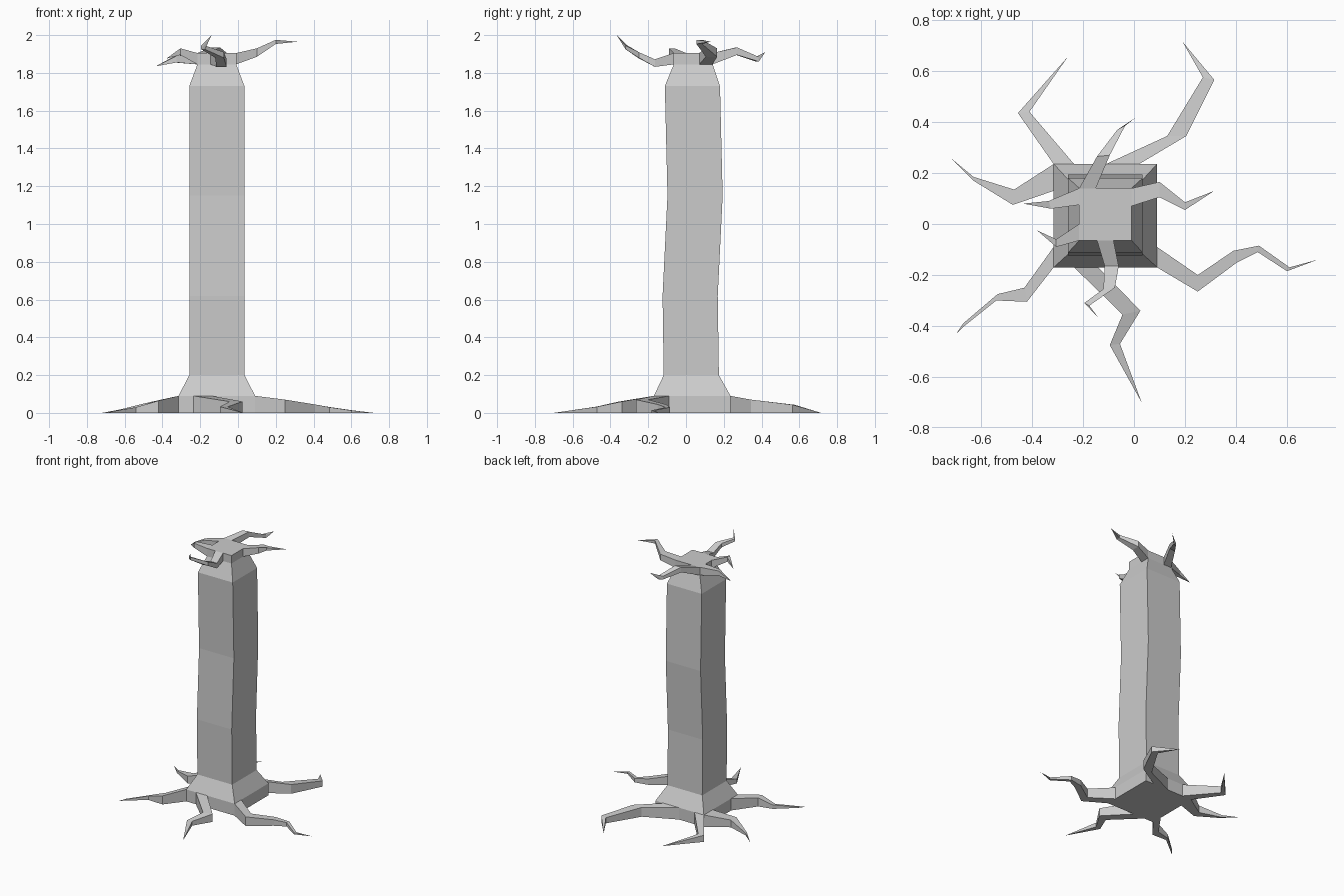
import bpy, bmesh


def finish(name, bm):
    bmesh.ops.recalc_face_normals(bm, faces=bm.faces)
    mesh = bpy.data.meshes.new(name)
    bm.to_mesh(mesh)
    bm.free()
    obj = bpy.data.objects.new(name, mesh)
    bpy.context.collection.objects.link(obj)
    return obj


def bridge(bm, a, b):
    for i in range(4):
        bm.faces.new((a[i], a[(i + 1) % 4], b[(i + 1) % 4], b[i]))


def trunk(name, levels):
    """Square sections given as (z, centre y, half width)."""
    bm = bmesh.new()
    cx = -0.112
    rings = [[bm.verts.new((cx + sx * h, cy + sy * h, z))
              for sx, sy in ((-1, -1), (1, -1), (1, 1), (-1, 1))]
             for z, cy, h in levels]
    for a, b in zip(rings, rings[1:]):
        bridge(bm, a, b)
    bm.faces.new(rings[0])
    bm.faces.new(rings[-1])
    return finish(name, bm)


def limb(name, sections, tip):
    """Crooked spike: sections are (edge 1 xy, edge 2 xy, bottom z, top z)."""
    bm = bmesh.new()
    rings = [[bm.verts.new(p) for p in ((*e1, zb), (*e2, zb), (*e2, zt), (*e1, zt))]
             for e1, e2, zb, zt in sections]
    for a, b in zip(rings, rings[1:]):
        bridge(bm, a, b)
    end = bm.verts.new(tip)
    last = rings[-1]
    for i in range(4):
        bm.faces.new((last[i], last[(i + 1) % 4], end))
    # a hidden cap closes the inner end so normals resolve outward
    bm.faces.new(rings[0])
    return finish(name, bm)


# Trunk with flared foot and narrowed crown
trunk("trunk", [(0, 0.033, 0.203), (0.09, 0.033, 0.203), (0.2, 0.028, 0.146),
                (0.62, 0.022, 0.146), (1.15, 0.048, 0.146), (1.73, 0.034, 0.146),
                (1.845, 0.038, 0.103), (1.905, 0.038, 0.103)])

# Roots lying on the ground
limb("root_right", [((0.09, -0.09), (0.09, -0.17), 0, 0.09),
                    ((0.25, -0.2), (0.25, -0.265), 0, 0.07),
                    ((0.39, -0.105), (0.405, -0.15), 0, 0.045),
                    ((0.49, -0.085), (0.485, -0.11), 0, 0.03),
                    ((0.61, -0.17), (0.60, -0.185), 0, 0.013)], (0.72, -0.14, 0))
limb("root_front", [((-0.235, -0.17), (-0.14, -0.17), 0, 0.09),
                    ((-0.045, -0.355), (0.025, -0.34), 0, 0.06),
                    ((-0.095, -0.475), (-0.055, -0.47), 0, 0.033)], (0.03, -0.7, 0))
limb("root_front_left", [((-0.315, -0.09), (-0.315, -0.17), 0, 0.09),
                         ((-0.43, -0.25), (-0.42, -0.305), 0, 0.065),
                         ((-0.535, -0.275), (-0.54, -0.3), 0, 0.03),
                         ((-0.67, -0.39), (-0.665, -0.4), 0, 0.008)], (-0.697, -0.43, 0))
limb("root_back_left", [((-0.315, 0.235), (-0.315, 0.13), 0, 0.09),
                        ((-0.47, 0.135), (-0.475, 0.075), 0, 0.055),
                        ((-0.63, 0.185), (-0.63, 0.17), 0, 0.017)], (-0.72, 0.26, 0))
limb("root_back", [((-0.315, 0.235), (-0.235, 0.235), 0, 0.09),
                   ((-0.455, 0.435), (-0.41, 0.44), 0, 0.05)], (-0.26, 0.655, 0))
limb("root_back_right", [((-0.11, 0.235), (0.02, 0.235), 0, 0.09),
                         ((0.13, 0.345), (0.205, 0.345), 0, 0.07),
                         ((0.27, 0.575), (0.315, 0.565), 0, 0.043)], (0.19, 0.715, 0))

# Bare branches around the crown
limb("branch_right", [((-0.01, 0.14), (-0.01, 0.07), 1.845, 1.905),
                      ((0.1, 0.165), (0.1, 0.105), 1.885, 1.93),
                      ((0.2, 0.085), (0.2, 0.055), 1.953, 1.975)], (0.315, 0.13, 1.965))
limb("branch_back", [((-0.215, 0.14), (-0.15, 0.14), 1.845, 1.905),
                     ((-0.145, 0.265), (-0.095, 0.27), 1.895, 1.935),
                     ((-0.065, 0.37), (-0.035, 0.385), 1.86, 1.885)], (0.01, 0.42, 1.91))
limb("branch_left_back", [((-0.215, 0.14), (-0.215, 0.075), 1.845, 1.905),
                          ((-0.335, 0.09), (-0.325, 0.06), 1.855, 1.89)], (-0.435, 0.08, 1.835))
limb("branch_left_front", [((-0.215, 0.0), (-0.215, -0.065), 1.845, 1.905),
                           ((-0.305, -0.06), (-0.305, -0.09), 1.895, 1.93)],
     (-0.38, -0.025, 1.875))
limb("branch_front", [((-0.145, -0.065), (-0.08, -0.065), 1.845, 1.905),
                      ((-0.115, -0.165), (-0.06, -0.165), 1.832, 1.872),
                      ((-0.12, -0.255), (-0.075, -0.25), 1.88, 1.91),
                      ((-0.195, -0.31), (-0.175, -0.32), 1.925, 1.945)], (-0.14, -0.367, 2.0))
